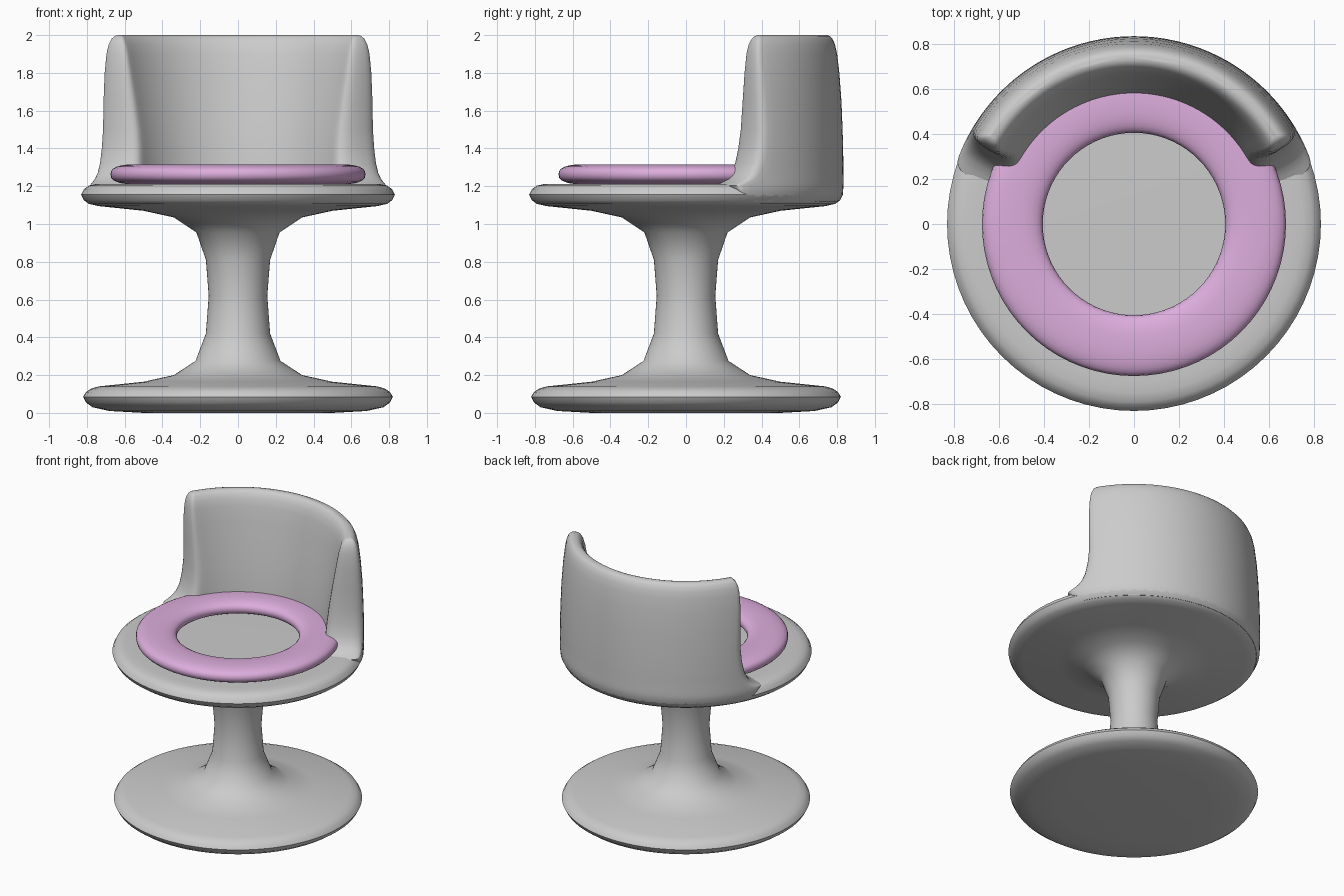
import bpy, math
from math import sin, cos, pi

if "Cube" in bpy.data.objects:
    bpy.data.objects.remove(bpy.data.objects["Cube"])


def loft(name, rings, wrap=False):
    """Skin a stack of closed rings; cap the ends or wrap last ring to first."""
    n = len(rings[0])
    verts = [p for r in rings for p in r]
    faces = []
    for i in range(len(rings) if wrap else len(rings) - 1):
        a, b = i * n, (i + 1) % len(rings) * n
        for j in range(n):
            k = (j + 1) % n
            faces.append((a + j, a + k, b + k, b + j))
    if not wrap:
        faces.append(tuple(reversed(range(n))))
        faces.append(tuple(range(len(verts) - n, len(verts))))
    me = bpy.data.meshes.new(name)
    me.from_pydata(verts, [], faces)
    me.update()
    ob = bpy.data.objects.new(name, me)
    bpy.context.collection.objects.link(ob)
    bpy.ops.object.select_all(action='DESELECT')
    ob.select_set(True)
    bpy.context.view_layer.objects.active = ob
    bpy.ops.object.shade_smooth_by_angle(angle=math.radians(50))
    return ob


def circle(r, z, n=72):
    return [(r * cos(2 * pi * i / n), r * sin(2 * pi * i / n), z) for i in range(n)]


def spow(v, e):
    return math.copysign(abs(v) ** e, v)


# Pedestal foot, stem and round seat as one turned profile
profile = [(.50, 0), (.68, .01), (.77, .03), (.805, .055), (.82, .085), (.805, .11),
           (.78, .127), (.74, .14), (.50, .165), (.34, .2), (.225, .275),
           (.17, .42), (.155, .62), (.17, .81), (.22, .955), (.34, 1.035),
           (.50, 1.07), (.74, 1.095), (.79, 1.107), (.815, 1.125), (.83, 1.155),
           (.815, 1.185), (.79, 1.203), (.75, 1.212), (.70, 1.213)]
loft("pedestal_seat", [circle(r, z) for r, z in profile])


# Wrap-around backrest: stacked crescent outlines with blunt rounded ends
def crescent(z, ri, ro, a, arc=40, end=12):
    rm, t = (ri + ro) / 2, (ro - ri) / 2
    pts = [(ro * cos(a + (pi - 2 * a) * i / arc), ro * sin(a + (pi - 2 * a) * i / arc))
           for i in range(arc + 1)]

    def tip(ang, side):
        out = []
        for i in range(1, end):
            u = pi * i / end
            rad = rm + t * spow(cos(u), .75)
            tan = side * .55 * t * spow(sin(u), .75)
            out.append((rad * cos(ang) - tan * sin(ang), rad * sin(ang) + tan * cos(ang)))
        return out

    pts += tip(pi - a, 1)
    pts += [(ri * cos(pi - a - (pi - 2 * a) * i / arc), ri * sin(pi - a - (pi - 2 * a) * i / arc))
            for i in range(arc + 1)]
    pts += reversed(tip(a, -1))
    return [(x, y, z) for x, y in pts]


def crescent_to(z, ri, ro, front):
    # find the end angle that puts the front-most point at y = front
    lo, hi = 0.0, 1.2
    for _ in range(25):
        mid = (lo + hi) / 2
        if min(p[1] for p in crescent(z, ri, ro, mid)) < front:
            lo = mid
        else:
            hi = mid
    return crescent(z, ri, ro, lo)


layers = [(1.12, .60, .81, .24), (1.155, .58, .83, .20), (1.205, .57, .834, .165),
          (1.22, .572, .834, .19), (1.24, .575, .834, .218), (1.27, .578, .833, .24),
          (1.32, .582, .833, .26), (1.4, .59, .832, .277), (1.5, .602, .829, .29),
          (1.65, .625, .823, .30), (1.8, .65, .812, .31), (1.9, .668, .8, .32),
          (1.95, .682, .789, .332), (1.98, .698, .776, .348), (1.995, .713, .762, .365),
          (2.0, .728, .748, .382)]
loft("backrest", [crescent_to(*l) for l in layers])

# Pink ring cushion with a flattened oval section
N = 72
section = [(.54 + .135 * spow(cos(2 * pi * i / 24), .8),
            1.263 + .053 * spow(sin(2 * pi * i / 24), .8)) for i in range(24)]
cushion = loft("ring_cushion", [circle(r, z, N) for r, z in section], wrap=True)
pink = bpy.data.materials.new("pink")
pink.diffuse_color = (.72, .42, .72, 1)
pink.use_nodes = True
pink.node_tree.nodes["Principled BSDF"].inputs["Base Color"].default_value = pink.diffuse_color
cushion.data.materials.append(pink)
